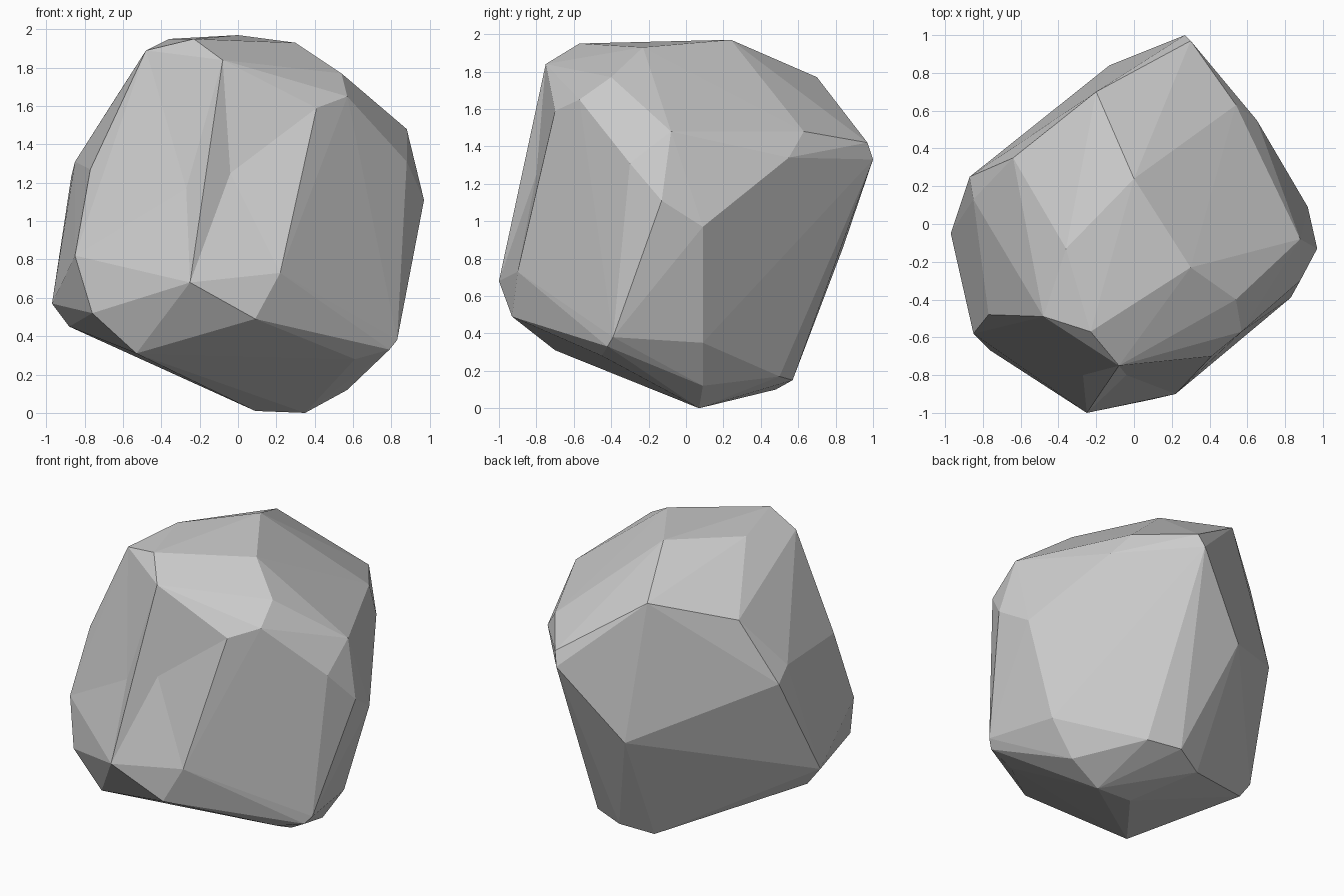
import bpy, bmesh

# Corner points of the chiselled boulder, grouped by height
crown = [(0, .24, 1.97), (-.23, -.57, 1.95), (-.36, -.13, 1.95), (.30, -.23, 1.93),
         (-.48, -.49, 1.89), (-.08, -.75, 1.84), (.54, -.40, 1.77), (-.20, .70, 1.77),
         (.57, -.57, 1.65), (-.64, .35, 1.64), (.41, -.70, 1.59), (.54, .63, 1.48)]
belt = [(.88, -.08, 1.48), (.30, .97, 1.42), (.65, .55, 1.34), (.27, 1.0, 1.33),
        (.88, -.30, 1.31), (-.85, .13, 1.31), (-.77, -.48, 1.27), (-.87, .25, 1.23),
        (.97, -.13, 1.11), (.92, .09, .97), (-.13, .84, .86), (-.85, -.58, .82)]
foot = [(.22, -.90, .73), (-.25, -1.0, .68), (-.97, -.05, .57), (-.76, -.67, .52),
        (.09, -.93, .49), (-.88, -.04, .45), (.28, -.78, .45), (-.42, .27, .38),
        (.83, -.39, .38), (.73, .09, .35), (.79, -.42, .33), (-.53, -.70, .31)]
base = [(.61, -.45, .28), (.31, .50, .17), (.10, .57, .15), (.57, .09, .12),
        (-.10, .48, .10), (.09, .07, .01), (.35, .07, 0)]
# Two slightly hollow spots on the front face, and how far they sink in
hollows = [(-.04, -.88, 1.25), (-.27, -.88, 1.17)]
sink = .08

# Boulder: convex shell over the corners, then press in the hollows
bm = bmesh.new()
for p in crown + belt + foot + base:
    bm.verts.new(p)
dents = [bm.verts.new(p) for p in hollows]
hull = bmesh.ops.convex_hull(bm, input=bm.verts[:])
for v in dents:
    v.co.y += sink
loose = [v for v in bm.verts if not v.link_faces]
bmesh.ops.delete(bm, geom=loose, context='VERTS')
bmesh.ops.recalc_face_normals(bm, faces=bm.faces[:])

mesh = bpy.data.meshes.new("boulder")
bm.to_mesh(mesh)
bm.free()
boulder = bpy.data.objects.new("boulder", mesh)
bpy.context.collection.objects.link(boulder)
